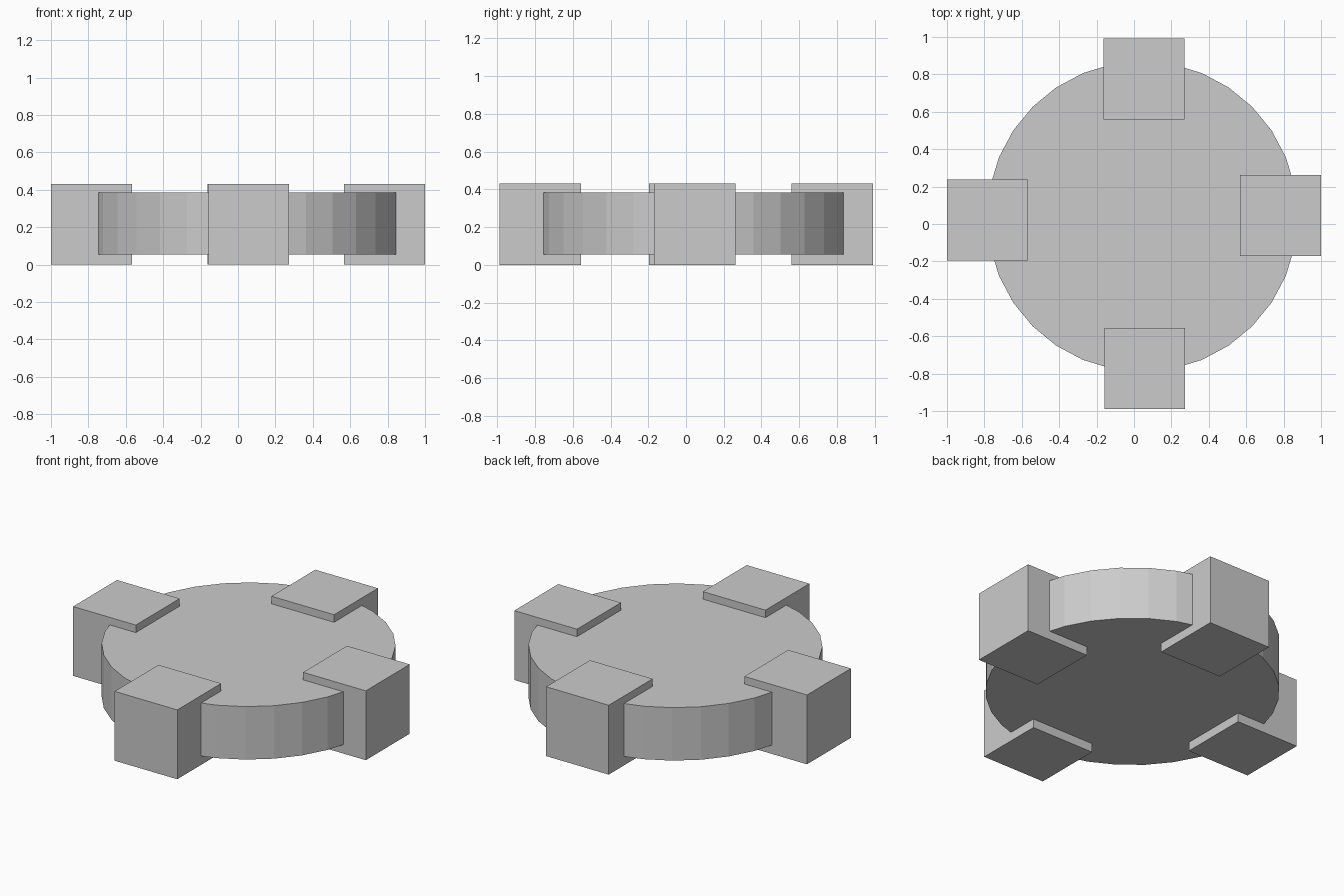
import bpy

default_cube = bpy.data.objects.get("Cube")
if default_cube:
    bpy.data.objects.remove(default_cube, do_unlink=True)

# Single plain grey
GREY = (0.6, 0.6, 0.6, 1.0)
grey = bpy.data.materials.new("plain grey")
grey.use_nodes = True
grey.diffuse_color = GREY
grey.node_tree.nodes["Principled BSDF"].inputs["Base Color"].default_value = GREY


def finish(name):
    obj = bpy.context.object
    obj.name = obj.data.name = name
    obj.data.materials.append(grey)
    return obj


# Flat faceted disc, slightly off centre
bpy.ops.mesh.primitive_cylinder_add(vertices=32, radius=0.83, depth=0.33,
                                    location=(0.045, 0.04, 0.22))
finish("disc")

# Four blocks around the rim
SIZE = 0.432
blocks = {
    "left_block": (0.784, 0.046),
    "right_block": (-0.784, 0.021),
    "front_block": (0.058, -0.773),
    "back_block": (0.054, 0.776),
}
for name, (x, y) in blocks.items():
    bpy.ops.mesh.primitive_cube_add(size=SIZE, location=(x, y, SIZE / 2))
    finish(name)
